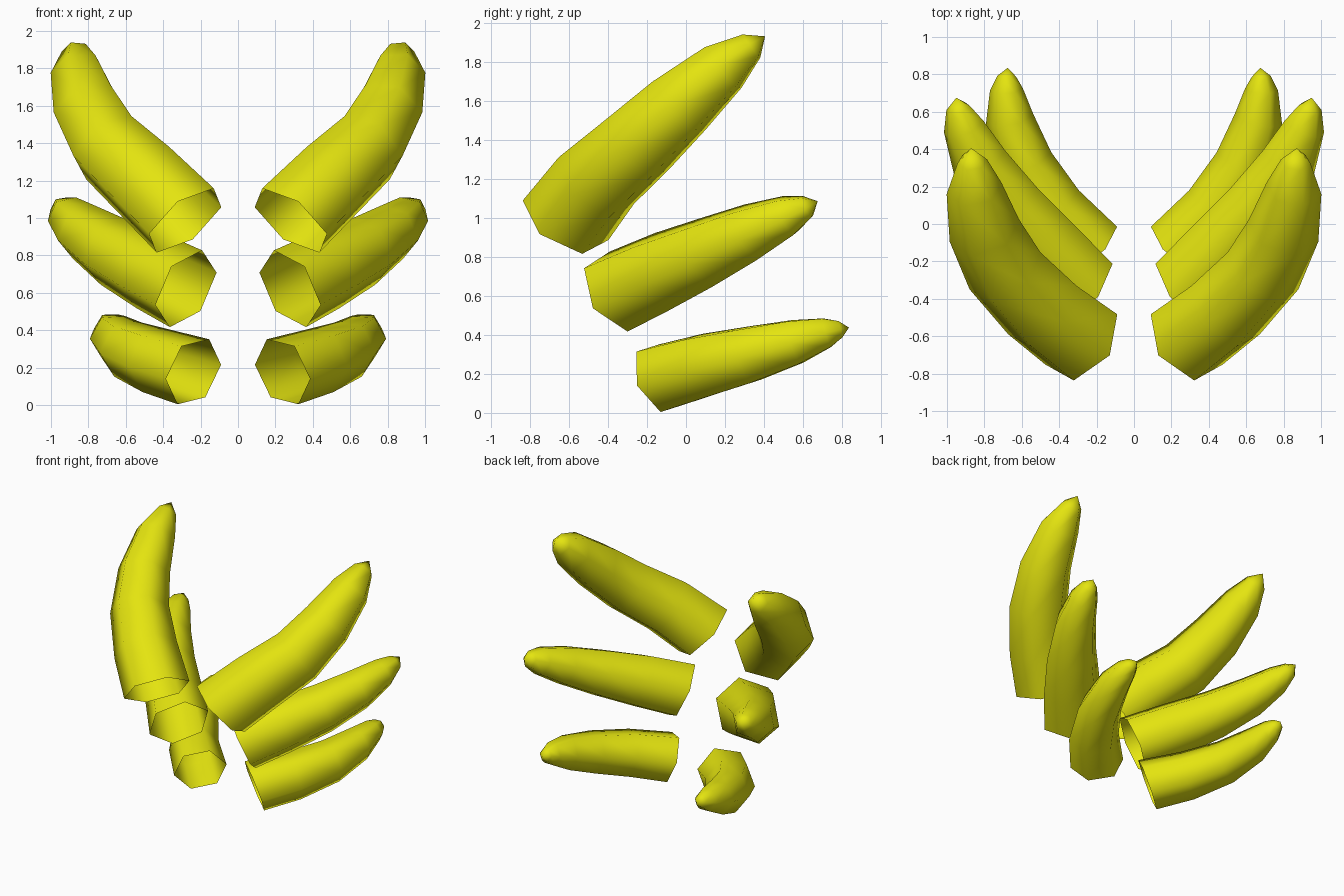
import bpy, bmesh, math
from mathutils import Vector

if "Cube" in bpy.data.objects:
    bpy.data.objects.remove(bpy.data.objects["Cube"])

yellow = bpy.data.materials.new("banana_yellow")
yellow.diffuse_color = (0.78, 0.78, 0.005, 1)
yellow.use_nodes = True
yellow.node_tree.nodes["Principled BSDF"].inputs["Base Color"].default_value = yellow.diffuse_color

SIDES = 6


def horn(name, facing, corner, path, radii):
    """Open-based six-sided horn swept along path, mirrored across x = 0.
    facing: axis of the base ring, corner: direction of its first corner."""
    pts = [Vector(p) for p in path]
    u = Vector(corner)
    bm = bmesh.new()
    rings = []
    for i, r in enumerate(radii):
        t = Vector(facing) if i == 0 else pts[i + 1] - pts[i - 1]
        t.normalize()
        u = (u - t * u.dot(t)).normalized()
        v = t.cross(u)
        ring = []
        for k in range(SIDES):
            a = 2 * math.pi * k / SIDES
            ring.append(bm.verts.new(pts[i] + (u * math.cos(a) + v * math.sin(a)) * r))
        rings.append(ring)
    # side walls
    for a, b in zip(rings, rings[1:]):
        for k in range(SIDES):
            j = (k + 1) % SIDES
            bm.faces.new((a[k], a[j], b[j], b[k]))
    # pointed end
    tip = bm.verts.new(pts[-1])
    last = rings[-1]
    for k in range(SIDES):
        bm.faces.new((last[k], last[(k + 1) % SIDES], tip))
    for f in bm.faces:
        f.smooth = True
    mesh = bpy.data.meshes.new(name)
    bm.to_mesh(mesh)
    bm.free()
    mesh.materials.append(yellow)
    ob = bpy.data.objects.new(name, mesh)
    bpy.context.collection.objects.link(ob)
    mirror = ob.modifiers.new("mirror", 'MIRROR')
    mirror.use_axis = (True, False, False)
    mirror.use_mirror_merge = False
    return ob


# largest, steepest pair
horn("upper_horns", (0.56, 0.43, 0.71), (0.16, -0.90, 0.41),
     [(0.282, -0.617, 0.987), (0.49, -0.46, 1.19), (0.69, -0.25, 1.375),
      (0.80, -0.035, 1.575), (0.855, 0.19, 1.77), (0.865, 0.335, 1.88),
      (0.87, 0.405, 1.93)],
     [0.245, 0.235, 0.218, 0.195, 0.15, 0.08])

# middle pair
horn("middle_horns", (0.695, 0.585, 0.42), (0.35, -0.77, 0.53),
     [(0.278, -0.345, 0.622), (0.475, -0.13, 0.72), (0.67, 0.10, 0.82),
      (0.825, 0.33, 0.925), (0.91, 0.52, 1.01), (0.94, 0.62, 1.055),
      (0.95, 0.675, 1.085)],
     [0.227, 0.215, 0.19, 0.157, 0.113, 0.065])

# smallest, flattest pair
horn("lower_horns", (0.64, 0.695, 0.32), (0.36, -0.59, 0.72),
     [(0.238, -0.133, 0.178), (0.44, 0.075, 0.237), (0.59, 0.32, 0.297),
      (0.665, 0.56, 0.363), (0.682, 0.72, 0.41), (0.68, 0.79, 0.428),
      (0.675, 0.835, 0.437)],
     [0.193, 0.182, 0.162, 0.13, 0.088, 0.05])
